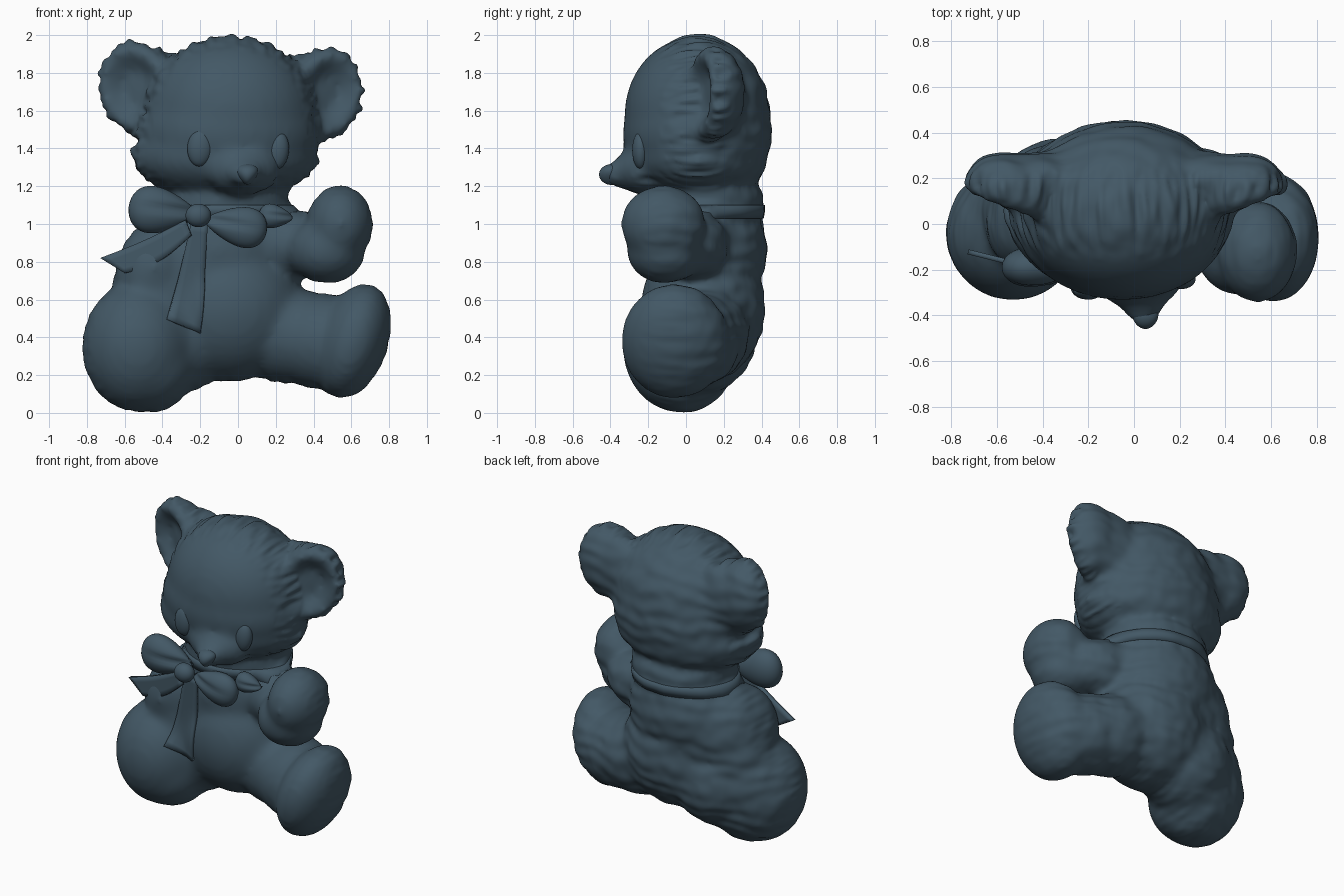
import bpy, bmesh, math
from mathutils import Vector, Matrix, noise
from mathutils.bvhtree import BVHTree

cube = bpy.data.objects.get("Cube")
if cube:
    bpy.data.objects.remove(cube, do_unlink=True)

SLATE = (0.056, 0.098, 0.132, 1)
slate = bpy.data.materials.new("slate_blue")
slate.use_nodes = True
slate.diffuse_color = SLATE
shader = slate.node_tree.nodes["Principled BSDF"]
shader.inputs["Base Color"].default_value = SLATE
shader.inputs["Roughness"].default_value = 0.7


def finish(name, bm):
    """Turn a bmesh into a smooth, coloured object."""
    bmesh.ops.recalc_face_normals(bm, faces=bm.faces)
    mesh = bpy.data.meshes.new(name)
    bm.to_mesh(mesh)
    bm.free()
    mesh.materials.append(slate)
    for face in mesh.polygons:
        face.use_smooth = True
    ob = bpy.data.objects.new(name, mesh)
    bpy.context.scene.collection.objects.link(ob)
    return ob


def blob(bm, centre, radii, tilt=0, shape=None, yaw=0):
    """Ellipsoid leaning sideways by tilt and turned by yaw; shape edits the unit sphere."""
    verts = bmesh.ops.create_uvsphere(bm, u_segments=32, v_segments=20, radius=1)["verts"]
    if shape:
        for v in verts:
            shape(v.co)
    place = (Matrix.Translation(centre) @ Matrix.Rotation(math.radians(yaw), 4, 'Z')
             @ Matrix.Rotation(math.radians(tilt), 4, 'Y') @ Matrix.Diagonal((*radii, 1)))
    bmesh.ops.transform(bm, matrix=place, verts=verts)


def ear_cup(co):
    # hollow in the front of the ear
    spread = co.x ** 2 + co.z ** 2
    if co.y < 0 and spread < 0.7:
        co.y += 1.1 * (1 - spread / 0.7)


# ---- plush body, fused from rounded volumes ----
bm = bmesh.new()
# torso and neck
blob(bm, (-0.04, 0.09, 0.55), (0.38, 0.325, 0.38))
blob(bm, (-0.1, 0.12, 0.86), (0.38, 0.305, 0.34))
blob(bm, (-0.26, 0.09, 0.76), (0.36, 0.27, 0.33))
blob(bm, (-0.4, 0.06, 0.62), (0.27, 0.25, 0.32), 12)
blob(bm, (-0.07, 0.11, 1.1), (0.34, 0.3, 0.24))
# head, cheeks and pointed snout
blob(bm, (-0.04, 0.06, 1.58), (0.45, 0.38, 0.41))
blob(bm, (-0.05, 0.06, 1.48), (0.48, 0.39, 0.32))
blob(bm, (-0.07, 0.06, 1.36), (0.49, 0.37, 0.23))
blob(bm, (0.02, -0.22, 1.29), (0.2, 0.15, 0.13))
blob(bm, (0.04, -0.34, 1.265), (0.09, 0.1, 0.07))
# ears and their roots
blob(bm, (-0.53, 0.14, 1.72), (0.21, 0.16, 0.25), -18, ear_cup, -22)
blob(bm, (0.46, 0.14, 1.69), (0.2, 0.16, 0.25), 14, ear_cup, 22)
blob(bm, (-0.4, 0.2, 1.69), (0.2, 0.11, 0.23), -18)
blob(bm, (0.33, 0.2, 1.68), (0.19, 0.11, 0.22), 14)
# raised left arm
blob(bm, (0.28, 0.04, 0.89), (0.25, 0.18, 0.18))
blob(bm, (0.47, -0.11, 0.86), (0.2, 0.2, 0.17))
blob(bm, (0.54, -0.12, 1.0), (0.17, 0.22, 0.2))
# right arm resting on the side
blob(bm, (-0.45, 0.0, 0.76), (0.19, 0.21, 0.26), 15)
# left thigh and foot
blob(bm, (0.27, 0.08, 0.41), (0.28, 0.25, 0.25))
blob(bm, (0.44, 0.03, 0.38), (0.26, 0.25, 0.25))
blob(bm, (0.61, -0.06, 0.38), (0.18, 0.28, 0.31), 18)
# right hip, leg and sole
blob(bm, (-0.32, 0.09, 0.42), (0.3, 0.28, 0.31))
blob(bm, (-0.46, 0.02, 0.43), (0.3, 0.27, 0.3))
blob(bm, (-0.53, -0.04, 0.35), (0.29, 0.29, 0.34))
blob(bm, (-0.48, -0.02, 0.27), (0.26, 0.27, 0.265))
bear = finish("plush_body", bm)

remesh = bear.modifiers.new("fuse", 'REMESH')
remesh.mode = 'VOXEL'
remesh.voxel_size = 0.026
remesh.use_smooth_shade = True
soften = bear.modifiers.new("soften", 'SMOOTH')
soften.factor = 0.5
soften.iterations = 12
plump = bear.modifiers.new("plump", 'DISPLACE')
plump.mid_level = 0
plump.strength = 0.007
bear.modifiers.new("refine", 'SUBSURF').levels = 1
graph = bpy.context.evaluated_depsgraph_get()
fused = bpy.data.meshes.new_from_object(bear.evaluated_get(graph))
bear.modifiers.clear()
bear.data = fused

# fur: soft ripples on the back, shaggy ridges running over the rim of the head
moved = []
for v in fused.vertices:
    n, co = v.normal, v.co
    back = min(1, max(0, n.y + 0.4))
    wave = math.sin(co.z * 60 + 4 * noise.noise(co * 4)) * 0.4 + noise.noise(co * 12)
    rim = max(0, 1 - abs(n.y) * 1.6)
    shag = noise.noise(Vector((co.x * 26, co.y * 3, co.z * 26)))
    furry = min(1, max(0.25, (co.z - 1.15) * 8))
    if co.x > 0.3 and co.z < 1.25:
        furry = 0.15
    moved.append(co + n * (0.006 * back * wave + 0.028 * rim * furry * shag))
for v, p in zip(fused.vertices, moved):
    v.co = p
for face in fused.polygons:
    face.use_smooth = True
fused.update()
skin = BVHTree.FromPolygons([v.co for v in fused.vertices],
                            [f.vertices[:] for f in fused.polygons])


def surface_y(x, z):
    hit = skin.ray_cast(Vector((x, -2, z)), Vector((0, 1, 0)))[0]
    return hit.y if hit else -0.15


# ---- eyes and nose ----
for side, x, z, width in (("right", -0.2, 1.405, 0.068), ("left", 0.21, 1.39, 0.06)):
    bm = bmesh.new()
    blob(bm, (x, surface_y(x, z) + 0.018, z), (width, 0.045, 0.1), 5)
    finish(side + "_eye", bm)


def nose_shape(co):
    co.x *= 0.8 + 0.35 * co.z


bm = bmesh.new()
blob(bm, (0.05, -0.395, 1.262), (0.066, 0.065, 0.055), 0, nose_shape)
finish("nose", bm)

# ---- neck band ----
bm = bmesh.new()
rows = []
STEPS = 64
for i in range(STEPS):
    a = math.tau * i / STEPS
    out = Vector((math.cos(a), math.sin(a), 0))
    row = []
    for z in (1.03, 1.065, 1.1):
        centre = Vector((-0.06, 0.1, z))
        reach = skin.ray_cast(centre, out)[3] or 0.3
        row.append(bm.verts.new(centre + out * (min(reach, 0.38) + 0.008)))
    rows.append(row)
for i in range(STEPS):
    a, b = rows[i], rows[(i + 1) % STEPS]
    for j in range(2):
        bm.faces.new((a[j], b[j], b[j + 1], a[j + 1]))
band = finish("neck_band", bm)
band.modifiers.new("thickness", 'SOLIDIFY').thickness = 0.02


# ---- bow ----
def bow_loop(name, centre, radii, side, tilt):
    def puff(co):
        t = (co.x * side + 1) / 2
        co.z *= 0.45 + 0.7 * t
        co.y *= 0.55 + 0.45 * t
        co.y += 0.3 * math.exp(-30 * (co.z - 0.1) ** 2) * (1 - t) * (co.y < 0)
    bm = bmesh.new()
    blob(bm, centre, radii, tilt, puff)
    finish(name, bm)


bow_loop("right_bow_loop", (-0.4, -0.19, 1.07), (0.18, 0.11, 0.145), -1, 6)
bow_loop("left_bow_loop", (-0.01, -0.23, 0.99), (0.165, 0.09, 0.125), 1, 10)
bow_loop("bow_band_fold", (0.2, -0.17, 1.04), (0.09, 0.07, 0.075), -1, 5)
bm = bmesh.new()
blob(bm, (-0.21, -0.275, 1.045), (0.068, 0.055, 0.062))
finish("bow_knot", bm)


def tail(name, start_a, end_a, start_b, end_b, depth):
    """Ribbon strip between two edges; depth(x, z) gives its y."""
    bm = bmesh.new()
    steps, across = 14, 4
    grid = []
    for i in range(steps + 1):
        t = i / steps
        a = Vector(start_a).lerp(Vector(end_a), t)
        b = Vector(start_b).lerp(Vector(end_b), t)
        row = []
        for j in range(across + 1):
            x, z = a.lerp(b, j / across)
            z -= (0.01 + 0.03 * j / across) * math.sin(math.pi * t)
            row.append(bm.verts.new((x, depth(x, z), z)))
        grid.append(row)
    for r, s in zip(grid, grid[1:]):
        for j in range(across):
            bm.faces.new((r[j], r[j + 1], s[j + 1], s[j]))
    ob = finish(name, bm)
    ob.modifiers.new("thickness", 'SOLIDIFY').thickness = 0.022


tail("hanging_ribbon", (-0.25, 1.0), (-0.37, 0.5), (-0.16, 1.0), (-0.2, 0.42),
     lambda x, z: min(surface_y(x, z) - 0.02, -0.16 - 0.06 * z))
tail("side_ribbon", (-0.28, 1.02), (-0.73, 0.82), (-0.25, 0.94), (-0.6, 0.74),
     lambda x, z: -0.25 - 0.25 * (x + 0.26))
